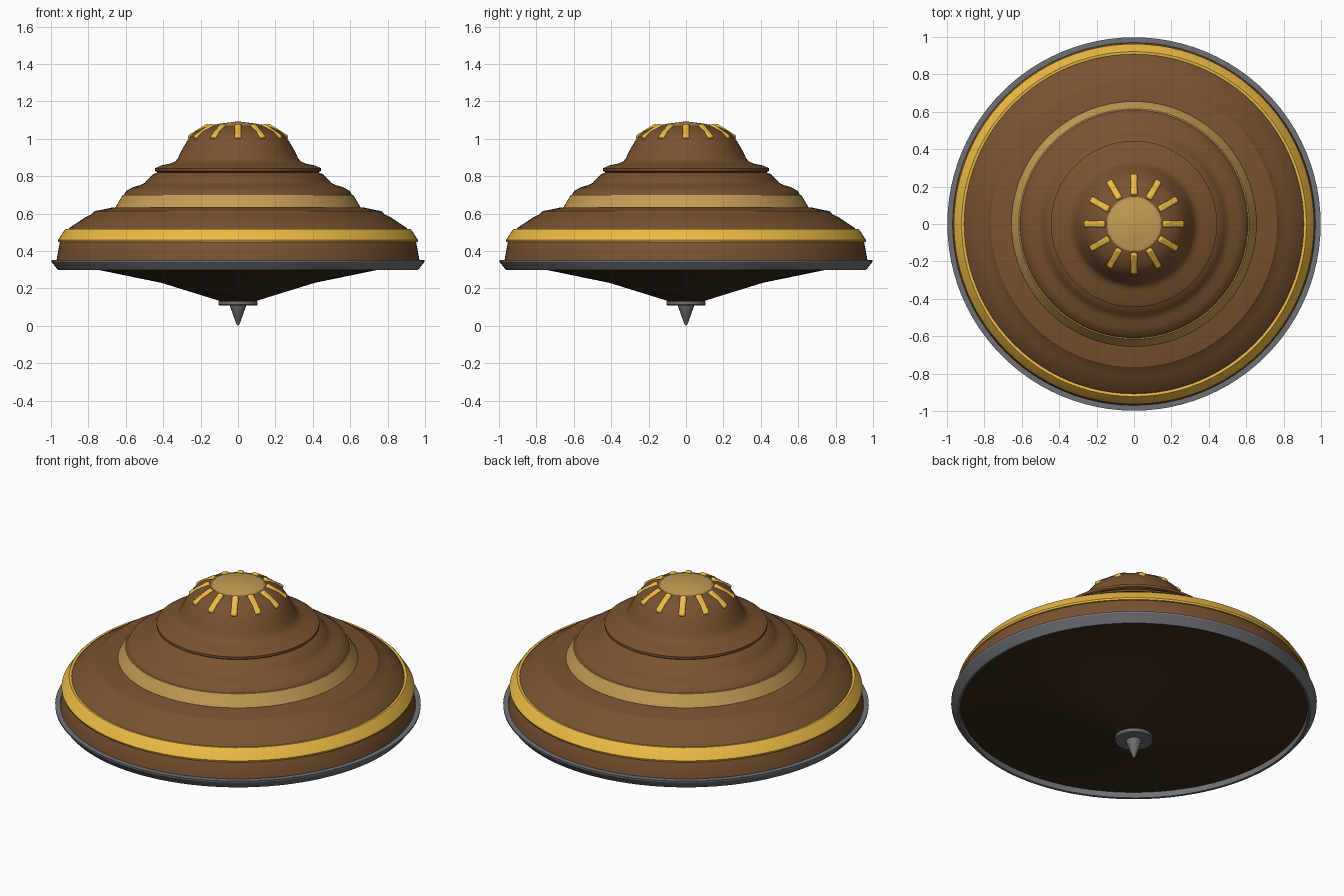
import bpy, math
from mathutils import Matrix, Vector

if "Cube" in bpy.data.objects:
    bpy.data.objects.remove(bpy.data.objects["Cube"])

SEG = 96


def material(name, rgb):
    m = bpy.data.materials.new(name)
    m.diffuse_color = (*rgb, 1)
    m.use_nodes = True
    m.node_tree.nodes["Principled BSDF"].inputs["Base Color"].default_value = m.diffuse_color
    return m


BROWN = material("brown", (0.19, 0.085, 0.03))
DARK = material("dark_brown", (0.045, 0.023, 0.01))
GOLD = material("gold", (0.85, 0.50, 0.06))
TAN = material("tan", (0.56, 0.33, 0.09))
STEEL = material("steel", (0.16, 0.165, 0.18))


def smooth(ob, angle):
    bpy.ops.object.select_all(action='DESELECT')
    ob.select_set(True)
    bpy.context.view_layer.objects.active = ob
    bpy.ops.object.shade_smooth_by_angle(angle=math.radians(angle))


def lathe(name, profile, mat, closed=False, angle=32):
    """Spin (radius, z) points, listed bottom to top on the outside, about z."""
    verts, rows = [], []
    for r, z in profile:
        if r == 0:
            rows.append([len(verts)] * SEG)
            verts.append((0, 0, z))
        else:
            rows.append(list(range(len(verts), len(verts) + SEG)))
            verts += [(r * math.cos(2 * math.pi * i / SEG),
                       r * math.sin(2 * math.pi * i / SEG), z) for i in range(SEG)]
    pairs = list(zip(rows, rows[1:])) + ([(rows[-1], rows[0])] if closed else [])
    faces = []
    for a, b in pairs:
        for i in range(SEG):
            j = (i + 1) % SEG
            faces.append(list(dict.fromkeys((a[i], a[j], b[j], b[i]))))
    me = bpy.data.meshes.new(name)
    me.from_pydata(verts, [], faces)
    me.materials.append(mat)
    ob = bpy.data.objects.new(name, me)
    bpy.context.collection.objects.link(ob)
    smooth(ob, angle)
    return ob


# pointed tip and its collar
lathe("tip", [(0, 0), (0.008, 0.008), (0.045, 0.11), (0, 0.112)], STEEL)
lathe("tip_collar", [(0, 0.108), (0.1, 0.108), (0.105, 0.113), (0.105, 0.129),
                     (0.1, 0.134), (0, 0.134)], STEEL)

# shallow underside cone
lathe("underside", [(0, 0.125), (0.1, 0.134), (0.41, 0.23), (0.76, 0.302),
                    (0.955, 0.335)], DARK)

# outer metal rim
lathe("rim", [(0.95, 0.30), (0.962, 0.298), (0.997, 0.342), (0.998, 0.352),
              (0.985, 0.353), (0.95, 0.35)], STEEL, closed=True)

# stepped body: lower tier up to the neck groove
lathe("body", [(0.955, 0.345), (0.97, 0.353), (0.953, 0.445), (0.91, 0.512),
               (0.90, 0.525), (0.82, 0.578), (0.785, 0.595), (0.765, 0.614),
               (0.74, 0.618), (0.675, 0.632), (0.64, 0.635), (0.61, 0.70),
               (0.597, 0.722), (0.56, 0.742), (0.52, 0.754), (0.498, 0.765),
               (0.485, 0.78), (0.453, 0.812), (0.43, 0.82)], BROWN)

# crown above the groove
lathe("crown", [(0.43, 0.82), (0.444, 0.828), (0.444, 0.842), (0.41, 0.858),
                (0.36, 0.868), (0.335, 0.88), (0.322, 0.895), (0.305, 0.932),
                (0.28, 0.975), (0.255, 1.015), (0.225, 1.04), (0.18, 1.062),
                (0.14, 1.073)], BROWN, angle=40)

# coloured bands and top cap
lathe("gold_band", [(0.94, 0.448), (0.96, 0.448), (0.963, 0.458), (0.927, 0.513),
                    (0.922, 0.518), (0.908, 0.516)], GOLD, closed=True)
lathe("tan_band", [(0.63, 0.632), (0.656, 0.632), (0.645, 0.652), (0.631, 0.675),
                   (0.616, 0.70), (0.60, 0.702)], TAN, closed=True)
lathe("top_cap", [(0.14, 1.065), (0.145, 1.072), (0.09, 1.082), (0, 1.093)], TAN)

# twelve sloping ribs round the cap
for i in range(12):
    bpy.ops.mesh.primitive_cube_add(size=1)
    rib = bpy.context.object
    rib.name = f"rib_{i + 1}"
    rib.data.transform(Matrix.Diagonal((0.13, 0.036, 0.034, 1)))
    rib.matrix_world = (Matrix.Rotation(i * math.pi / 6, 4, 'Z')
                        @ Matrix.Translation(Vector((0.208, 0, 1.035)))
                        @ Matrix.Rotation(math.radians(32), 4, 'Y'))
    rib.data.materials.append(GOLD)
    bevel = rib.modifiers.new("bevel", 'BEVEL')
    bevel.width = 0.009
    bevel.segments = 2
    smooth(rib, 35)
